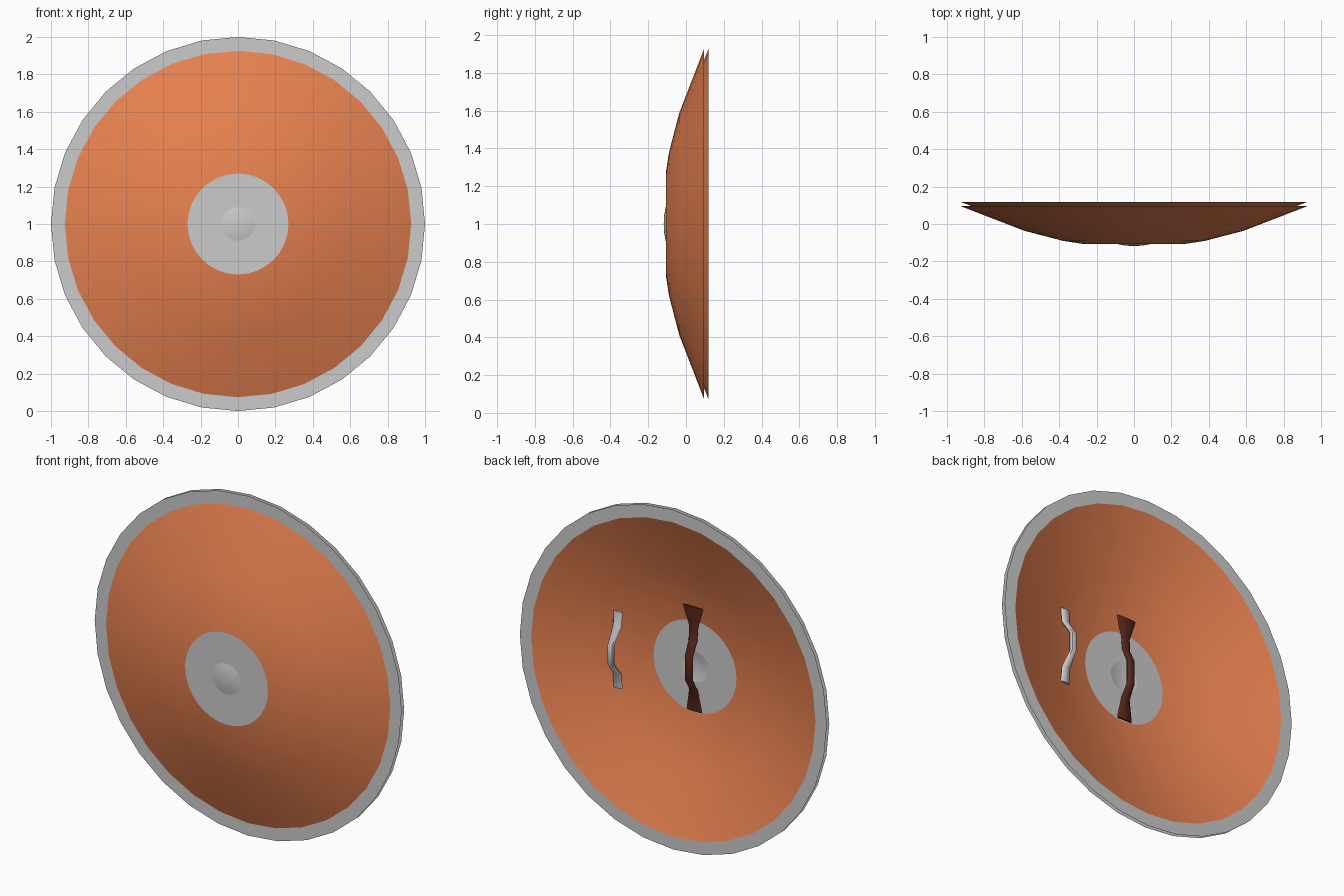
import bpy, bmesh
from math import sin, cos, pi, radians

if "Cube" in bpy.data.objects:
    bpy.data.objects.remove(bpy.data.objects["Cube"])

SIDES = 32
GAP = 0.023          # distance between front and back skins


def material(name, rgb):
    m = bpy.data.materials.new(name)
    m.diffuse_color = (*rgb, 1)
    m.use_nodes = True
    m.node_tree.nodes["Principled BSDF"].inputs["Base Color"].default_value = m.diffuse_color
    return m


def finish(name, bm, mat=None, angle=40):
    me = bpy.data.meshes.new(name)
    bm.to_mesh(me)
    bm.free()
    ob = bpy.data.objects.new(name, me)
    bpy.context.collection.objects.link(ob)
    if mat:
        me.materials.append(mat)
    bpy.ops.object.select_all(action='DESELECT')
    ob.select_set(True)
    bpy.context.view_layer.objects.active = ob
    bpy.ops.object.shade_smooth_by_angle(angle=radians(angle))
    return ob


def lathe(name, profile, back=False, mat=None):
    """Spin (radius, y) points round the y axis through z = 1."""
    bm = bmesh.new()
    dy = GAP if back else 0
    rings = [[bm.verts.new((r * cos(2 * pi * i / SIDES), y + dy, 1 + r * sin(2 * pi * i / SIDES)))
              for i in range(SIDES)] for r, y in profile]
    for a, b in zip(rings, rings[1:]):
        for i in range(SIDES):
            j = (i + 1) % SIDES
            bm.faces.new((a[i], b[i], b[j], a[j]))
    bmesh.ops.remove_doubles(bm, verts=bm.verts, dist=1e-5)
    bm.normal_update()
    if (sum(f.normal.y for f in bm.faces) > 0) != back:
        bmesh.ops.reverse_faces(bm, faces=bm.faces)
    return finish(name, bm, mat)


def strap(name, x, stations, mat=None, n=8):
    """Loft oval sections given as (z, y, half width, half thickness)."""
    bm = bmesh.new()
    rings = [[bm.verts.new((x + w * cos(2 * pi * i / n), y + t * sin(2 * pi * i / n), z))
              for i in range(n)] for z, y, w, t in stations]
    for a, b in zip(rings, rings[1:]):
        for i in range(n):
            j = (i + 1) % n
            bm.faces.new((a[i], a[j], b[j], b[i]))
    bm.faces.new(rings[0])
    bm.faces.new(rings[-1])
    bmesh.ops.recalc_face_normals(bm, faces=bm.faces)
    return finish(name, bm, mat)


orange = material("orange_paint", (0.8, 0.22, 0.08))
brown = material("brown_leather", (0.1, 0.02, 0.01))

# Front and back skins: dished body, flat rim ring, centre plate with low boss
body = [(0.27, -0.107), (0.38, -0.09), (0.587, -0.036), (0.926, 0.095)]
rim = [(0.926, 0.095), (1.0, 0.095)]
plate = [(0.09, -0.107), (0.27, -0.107)]
boss = [(0.0, -0.118), (0.05, -0.115), (0.09, -0.107)]
for side, back in (("front", False), ("back", True)):
    lathe(side + "_body", body, back, orange)
    lathe(side + "_rim", rim, back)
    lathe(side + "_centre_plate", plate, back)
    lathe(side + "_boss", boss, back)

# Grey hand grip near the edge
strap("hand_grip", 0.46, [
    (0.775, -0.025, 0.030, 0.008), (0.86, -0.018, 0.028, 0.014),
    (0.94, 0.042, 0.020, 0.016), (1.05, 0.042, 0.020, 0.016),
    (1.14, -0.018, 0.028, 0.014), (1.225, -0.025, 0.030, 0.008)])

# Brown forearm strap with flared ends across the centre
strap("arm_strap", 0.0, [
    (0.74, -0.080, 0.052, 0.006), (0.87, -0.070, 0.028, 0.012),
    (0.94, -0.028, 0.026, 0.015), (1.08, -0.028, 0.026, 0.015),
    (1.16, -0.065, 0.028, 0.012), (1.24, -0.072, 0.030, 0.010),
    (1.36, -0.066, 0.068, 0.006)], brown)
